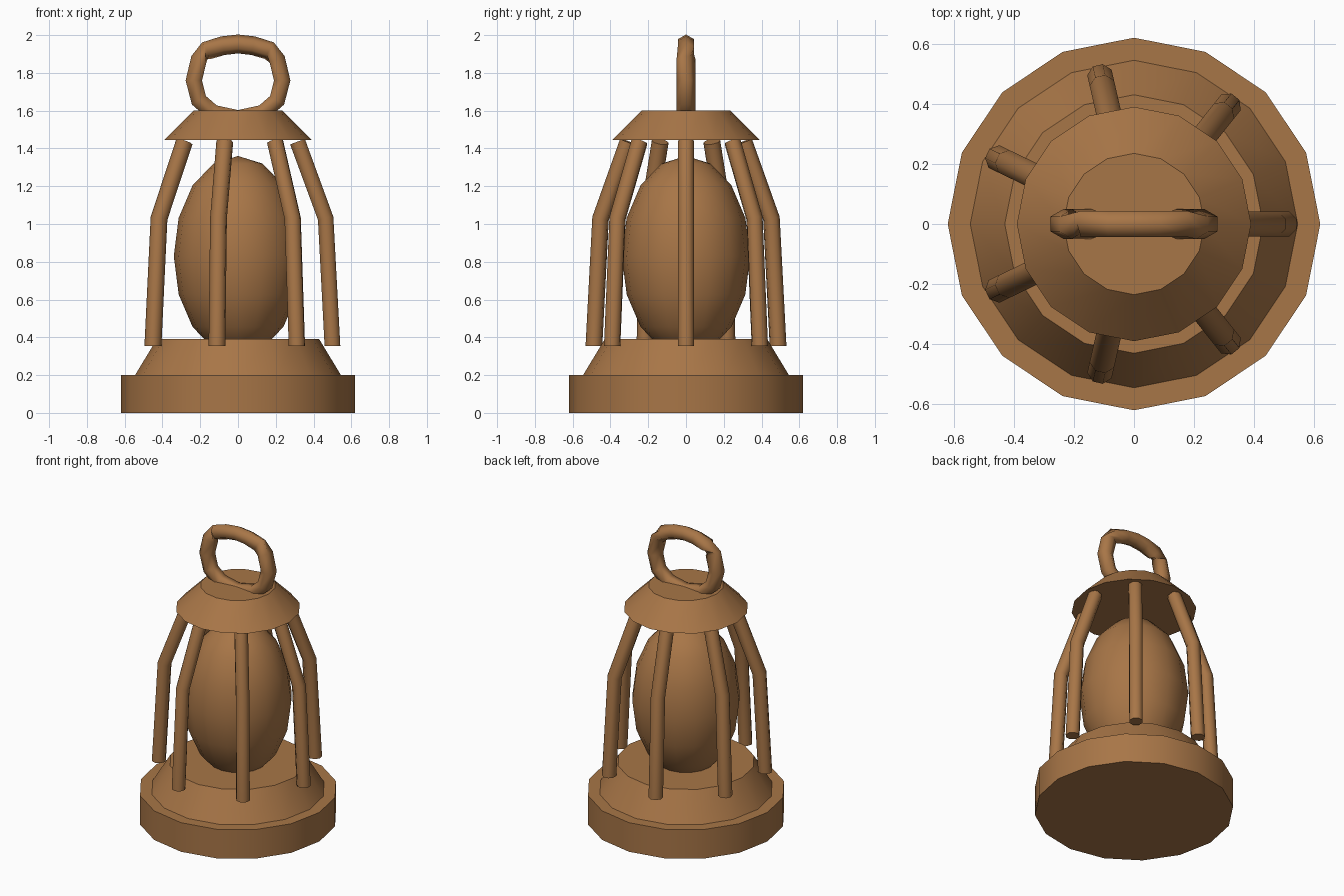
import bpy, bmesh, math
from mathutils import Vector

cube = bpy.data.objects.get("Cube")
if cube:
    bpy.data.objects.remove(cube, do_unlink=True)

bronze = bpy.data.materials.new("warm_bronze")
bronze.use_nodes = True
color = (0.39, 0.18, 0.063, 1)
bronze.diffuse_color = color
bronze.node_tree.nodes["Principled BSDF"].inputs["Base Color"].default_value = color


def finish(name, bm, angle):
    """Turn a bmesh into a named, shaded object."""
    bmesh.ops.recalc_face_normals(bm, faces=bm.faces)
    mesh = bpy.data.meshes.new(name)
    bm.to_mesh(mesh)
    bm.free()
    mesh.materials.append(bronze)
    obj = bpy.data.objects.new(name, mesh)
    bpy.context.collection.objects.link(obj)
    bpy.ops.object.select_all(action='DESELECT')
    obj.select_set(True)
    bpy.context.view_layer.objects.active = obj
    bpy.ops.object.shade_smooth_by_angle(angle=math.radians(angle))
    return obj


def loft(name, rings, angle, closed=False):
    """Bridge rings of points, capping the ends unless closed."""
    bm = bmesh.new()
    loops = [[bm.verts.new(p) for p in ring] for ring in rings]
    n = len(loops[0])
    pairs = list(zip(loops, loops[1:]))
    if closed:
        pairs.append((loops[-1], loops[0]))
    else:
        bm.faces.new(loops[0])
        bm.faces.new(loops[-1])
    for a, b in pairs:
        for i in range(n):
            j = (i + 1) % n
            bm.faces.new((a[i], a[j], b[j], b[i]))
    return finish(name, bm, angle)


def lathe(name, profile, sides=16):
    rings = [[(r * math.cos(math.tau * i / sides), r * math.sin(math.tau * i / sides), z)
              for i in range(sides)] for r, z in profile]
    return loft(name, rings, 30)


def section(center, tangent, radius, sides, phase):
    """Polygon around a path point lying in the xz plane."""
    side = Vector((0, 1, 0))
    normal = side.cross(tangent).normalized()
    return [center + radius * (math.cos(a) * normal + math.sin(a) * side)
            for a in (phase + math.tau * i / sides for i in range(sides))]


# Stepped base and cap
lathe("base", [(0.62, 0), (0.62, 0.2), (0.545, 0.2), (0.43, 0.39)])
lathe("cap", [(0.39, 1.445), (0.235, 1.6)])

# Egg-shaped core
bm = bmesh.new()
bmesh.ops.create_uvsphere(bm, u_segments=16, v_segments=8, radius=1)
bmesh.ops.scale(bm, vec=(0.34, 0.34, 0.53), verts=bm.verts)
bmesh.ops.translate(bm, vec=(0, 0, 0.83), verts=bm.verts)
finish("core", bm, 50)

# Seven bent cage bars
path = [Vector(p) for p in ((0.5, 0, 0.355), (0.464, 0, 1.03), (0.315, 0, 1.436))]
low = (path[1] - path[0]).normalized()
high = (path[2] - path[1]).normalized()
tangents = [Vector((0, 0, 1)), low + high, high]
for k in range(7):
    rings = [section(p, t, 0.045, 8, math.pi / 8) for p, t in zip(path, tangents)]
    bar = loft(f"cage_bar_{k + 1}", rings, 50)
    bar.rotation_euler.z = math.tau * k / 7

# Hanging ring: upper arc is twisted a quarter turn against the lower loop
half = [(0, 1.953), (0.08, 1.944), (0.165, 1.918), (0.207, 1.872),
        (0.234, 1.76), (0.207, 1.655), (0.13, 1.588), (0, 1.56)]
loop = half + [(-x, z) for x, z in half[-2:0:-1]]
points = [Vector((x, 0, z)) for x, z in loop]
rings = []
for i, p in enumerate(points):
    tangent = points[(i + 1) % len(points)] - points[i - 1]
    upper = abs(p.x) < 0.2 and p.z > 1.9
    rings.append(section(p, tangent, 0.05, 6, 0 if upper else math.pi / 2))
loft("hanging_ring", rings, 65, closed=True)
